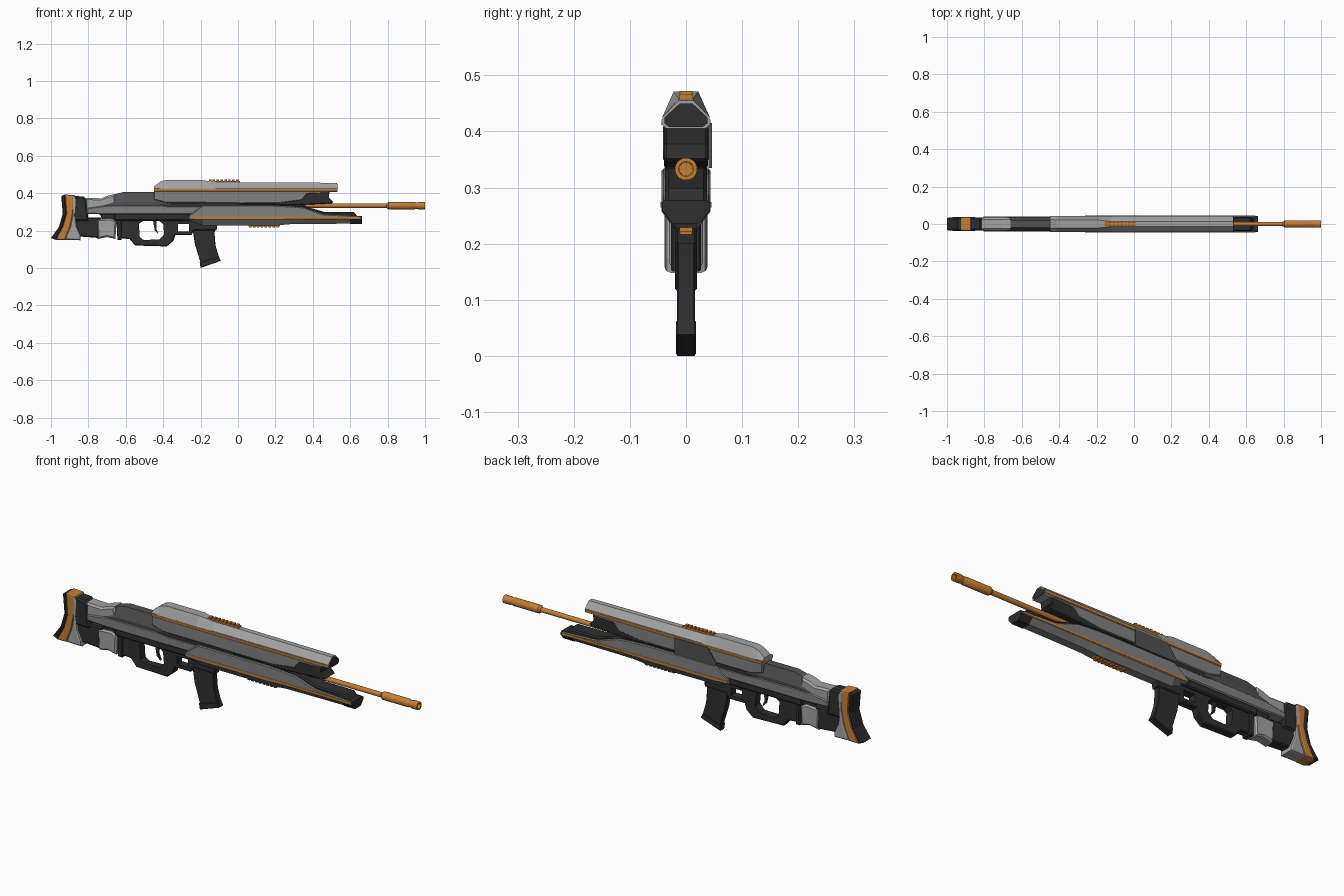
import bpy, bmesh
from math import sin, cos, pi
from mathutils import Vector

if "Cube" in bpy.data.objects:
    bpy.data.objects.remove(bpy.data.objects["Cube"])


def material(name, r, g, b):
    m = bpy.data.materials.new(name)
    m.diffuse_color = (r, g, b, 1)
    m.use_nodes = True
    m.node_tree.nodes["Principled BSDF"].inputs["Base Color"].default_value = m.diffuse_color
    return m


DARK = material("dark_polymer", .028, .028, .028)
MID = material("mid_grey", .085, .085, .085)
STEEL = material("steel_grey", .22, .22, .22)
LIGHT = material("light_grey", .36, .36, .36)
ORANGE = material("orange", .56, .21, .035)


def finish(name, bm, mat):
    bmesh.ops.recalc_face_normals(bm, faces=bm.faces)
    me = bpy.data.meshes.new(name)
    bm.to_mesh(me)
    bm.free()
    ob = bpy.data.objects.new(name, me)
    bpy.context.collection.objects.link(ob)
    me.materials.append(mat)
    return ob


def skin(name, rings, mat):
    """Join equal-sized closed rings and cap both ends."""
    bm = bmesh.new()
    vs = [[bm.verts.new(p) for p in ring] for ring in rings]
    n = len(vs[0])
    for a, b in zip(vs, vs[1:]):
        for i in range(n):
            j = (i + 1) % n
            bm.faces.new((a[i], a[j], b[j], b[i]))
    bm.faces.new(vs[0])
    bm.faces.new(vs[-1])
    return finish(name, bm, mat)


def loft(name, sections, mat):
    """Sections are (x, [(half width, z), ...]) mirrored across y."""
    return skin(name, [[(x, w, z) for w, z in half] +
                       [(x, -w, z) for w, z in reversed(half)]
                       for x, half in sections], mat)


def prism(name, pts, hw, mat, bevel=0.0, y=0.0, segments=1):
    """Side profile in x, z extruded across y with chamfered sides."""
    bm = bmesh.new()
    f = bm.faces.new([bm.verts.new((x, y - hw, z)) for x, z in pts])
    ext = bmesh.ops.extrude_face_region(bm, geom=[f])
    bmesh.ops.translate(bm, vec=Vector((0, 2 * hw, 0)),
                        verts=[v for v in ext["geom"] if isinstance(v, bmesh.types.BMVert)])
    if bevel:
        rim = [e for e in bm.edges if abs(e.verts[0].co.y - e.verts[1].co.y) < 1e-6]
        bmesh.ops.bevel(bm, geom=rim, offset=bevel, segments=segments, profile=.5, affect='EDGES')
    return finish(name, bm, mat)


def box(name, x0, x1, z0, z1, hw, mat, bevel=0.0):
    return prism(name, [(x0, z0), (x1, z0), (x1, z1), (x0, z1)], hw, mat, bevel)


def lathe(name, prof, z, mat, n=20):
    ob = skin(name, [[(x, r * cos(2 * pi * i / n), z + r * sin(2 * pi * i / n))
                      for i in range(n)] for x, r in prof], mat)
    bpy.ops.object.select_all(action='DESELECT')
    ob.select_set(True)
    bpy.context.view_layer.objects.active = ob
    bpy.ops.object.shade_smooth_by_angle()
    return ob


# Butt stock: rubber pad, orange band and grey heel follow the same curve
pad = [(-.945, .385), (-.937, .29), (-.957, .22), (-1.0, .16)]
band0 = [(-.925, .392), (-.917, .29), (-.937, .22), (-.975, .15)]
band1 = [(-.875, .39), (-.883, .29), (-.897, .22), (-.925, .15)]
heel = [(-.872, .385), (-.872, .29), (-.862, .22), (-.842, .175), (-.842, .148)]
prism("butt_pad", pad + band0[::-1], .036, DARK, .006)
prism("butt_band", band0 + band1[::-1], .038, ORANGE, .008, segments=2)
prism("butt_heel", band1 + heel[::-1], .037, LIGHT, .01, segments=2)
prism("stock_neck", [(-.88, .25), (-.88, .385), (-.825, .382), (-.81, .365), (-.8, .25)],
      .034, DARK, .008)
prism("stock_lower_block", [(-.87, .17), (-.87, .27), (-.73, .27), (-.74, .16)], .026, DARK, .006)
prism("cheek_collar", [(-.815, .29), (-.815, .375), (-.73, .372), (-.7, .385), (-.66, .395),
                       (-.64, .29)], .034, LIGHT, .009)
prism("rear_grip", [(-.755, .26), (-.75, .155), (-.7, .165), (-.655, .155), (-.65, .25),
                    (-.68, .265)], .03, LIGHT, .008)

# Receiver
loft("receiver_top", [
    (-.715, [(.034, .32), (.035, .335), (.03, .345)]),
    (-.665, [(.034, .32), (.037, .345), (.02, .392)]),
    (-.61, [(.034, .32), (.037, .35), (.02, .407)]),
    (-.36, [(.034, .32), (.037, .35), (.02, .407)])], MID)
prism("receiver_stripe", [(-.81, .29), (-.81, .32), (-.70, .335), (-.4, .335), (-.37, .33),
                          (-.15, .33), (-.15, .285), (-.7, .285)], .039, STEEL, .005)
box("inner_core", -.42, .3, .29, .37, .036, DARK)

# Lower frame with trigger opening and small front opening
frame = prism("lower_frame", [
    (-.745, .3), (-.72, .25), (-.65, .24), (-.645, .16), (-.58, .155), (-.55, .12), (-.38, .115),
    (-.345, .145), (-.335, .175), (-.25, .175), (-.235, .2), (-.115, .2), (-.1, .3)],
    .02, DARK, .005)
openings = {
    "trigger_cutter": [(-.525, .165), (-.505, .15), (-.42, .152), (-.395, .18), (-.4, .235),
                       (-.42, .25), (-.51, .25), (-.53, .235)],
    "front_cutter": [(-.322, .195), (-.262, .195), (-.262, .235), (-.322, .235)]}
for name, pts in openings.items():
    cutter = prism(name, pts, .1, DARK)
    cutter.hide_render = True
    cutter.hide_set(True)
    mod = frame.modifiers.new(name, 'BOOLEAN')
    mod.operation, mod.object, mod.solver = 'DIFFERENCE', cutter, 'EXACT'
box("frame_shoulder", -.66, -.2, .252, .295, .032, DARK, .006)
box("frame_post", -.645, -.622, .15, .29, .027, DARK, .004)
prism("trigger", [(-.455, .255), (-.435, .255), (-.437, .21), (-.425, .18), (-.445, .2)],
      .006, DARK)

# Magazine
prism("magazine", [(-.24, .26), (-.24, .19), (-.23, .125), (-.195, .012), (-.098, .045),
                   (-.12, .12), (-.125, .18), (-.12, .26)], .016, DARK, .003)
prism("magazine_foot", [(-.205, .03), (-.2, 0), (-.092, .038), (-.104, .064)], .018, DARK, .003)

# Upper shroud with trim line, side panels and forked dark nose
loft("upper_shroud", [
    (x, [(.035, .405), (.042, .412), (.042, .426), (w, t)]) for x, w, t in
    [(-.45, .024, .435), (-.415, .022, .462), (-.385, .022, .471), (-.2, .022, .471),
     (-.12, .013, .459), (.528, .013, .455)]], LIGHT)
box("upper_trim", -.45, .527, .411, .421, .0435, ORANGE)
loft("upper_nose_cap", [(x, [(.03, .408), (.038, .414), (.038, .425), (.011, .45)])
                        for x in (.5, .531)], DARK)
prism("upper_side_panel", [(-.45, .412), (-.45, .365), (-.385, .348), (.22, .346), (.34, .362),
                           (.37, .395), (.48, .4), (.5, .412)], .041, STEEL, .004)
prism("upper_fork", [(.0, .34), (.0, .37), (.33, .368), (.37, .4), (.49, .408), (.485, .378),
                     (.51, .352), (.5, .345), (.3, .335)], .039, DARK, .004)
prism("ejection_panel", [(-.2, .345), (-.15, .415), (.03, .415), (.03, .335), (-.19, .335)],
      .003, MID, y=.0435)

# Lower handguard
loft("lower_handguard", [
    (x, [(.02, b), (.044, m), (.044, t - .004), (.04, t)]) for x, b, m, t in
    [(-.262, .255, .262, .28), (-.19, .228, .258, .334), (.19, .226, .258, .334),
     (.28, .234, .262, .33), (.345, .235, .262, .325), (.46, .236, .262, .287),
     (.655, .237, .262, .276)]], STEEL)
box("lower_trim", -.262, .65, .264, .274, .0455, ORANGE)
prism("lower_fork", [(.25, .27), (.25, .34), (.34, .335), (.46, .3), (.62, .298), (.645, .27)],
      .037, DARK, .006)
loft("lower_nose_cap", [(x, [(.022, .235), (.043, .26), (.043, .273), (.037, .278)])
                        for x in (.6, .662)], DARK)

# Barrel, muzzle sleeve with bore, and barrel support
lathe("barrel", [(.1, .012), (.82, .012)], .333, ORANGE)
lathe("muzzle", [(.795, .012), (.805, .02), (.945, .02), (.95, .0175), (.96, .0175), (.965, .02),
                 (1, .02), (1, .013), (.95, .012)], .333, ORANGE)
box("barrel_support", .2, .36, .32, .385, .019, MID)

# Ribbed orange rails, top and bottom
for part, x0, z0, z1 in (("top_rail", -.16, .455, .466), ("bottom_rail", .055, .222, .235)):
    box(part, x0, x0 + .17, z0, z1, .012, ORANGE)
    for i in range(8):
        x = x0 + .004 + i * .0208
        lo, hi = (z0, z1 + .006) if part == "top_rail" else (z0 - .006, z1)
        box(f"{part}_rib_{i}", x, x + .013, lo, hi, .012, ORANGE, .001)
